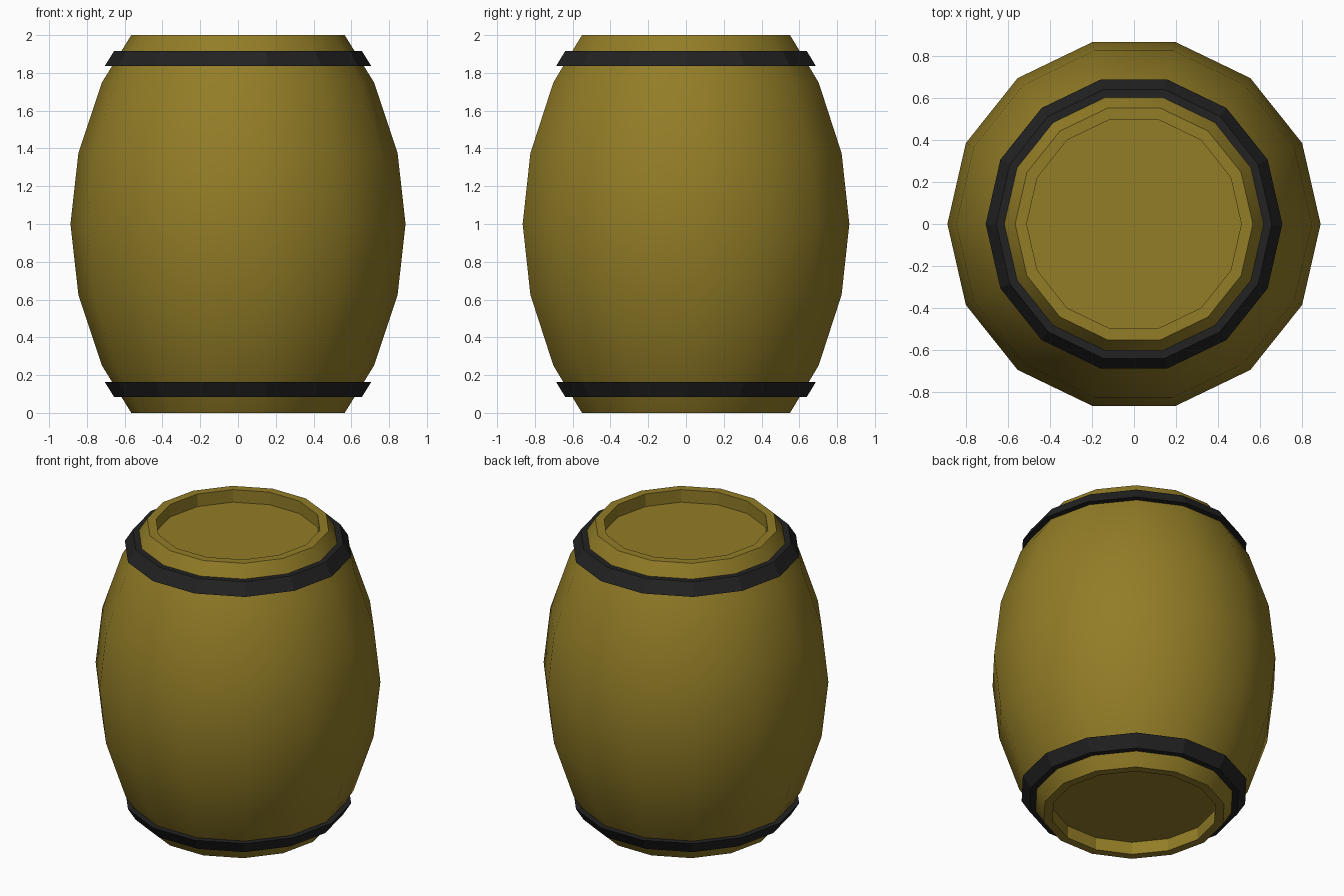
import bpy, bmesh
from math import cos, sin, tau

SIDES = 14

cube = bpy.data.objects.get("Cube")
if cube:
    bpy.data.objects.remove(cube, do_unlink=True)


def material(name, rgb):
    mat = bpy.data.materials.new(name)
    mat.use_nodes = True
    mat.diffuse_color = (*rgb, 1)
    mat.node_tree.nodes["Principled BSDF"].inputs["Base Color"].default_value = (*rgb, 1)
    return mat


def lathe(name, profile, mat, closed=False, smooth_steps=()):
    """Turn a (radius, height) profile; open profiles get a flat cap at each end."""
    bm = bmesh.new()
    rings = [[bm.verts.new((r * cos(tau * i / SIDES), r * sin(tau * i / SIDES), z))
              for i in range(SIDES)] for r, z in profile]
    count = len(rings)
    for step in range(count if closed else count - 1):
        a, b = rings[step], rings[(step + 1) % count]
        for i in range(SIDES):
            j = (i + 1) % SIDES
            face = bm.faces.new((a[i], a[j], b[j], b[i]))
            face.smooth = step in smooth_steps
    if not closed:
        bm.faces.new(rings[0][::-1])
        bm.faces.new(rings[-1])
    bmesh.ops.recalc_face_normals(bm, faces=bm.faces)
    mesh = bpy.data.meshes.new(name)
    bm.to_mesh(mesh)
    bm.free()
    mesh.materials.append(mat)
    obj = bpy.data.objects.new(name, mesh)
    bpy.context.collection.objects.link(obj)
    return obj


wood = material("ochre wood", (0.29, 0.205, 0.02))
iron = material("black iron", (0.016, 0.016, 0.017))

# Barrel: recessed lid, rim and bulging staves, mirrored about mid height
lower = [(0.51, 0.085), (0.51, 0), (0.565, 0), (0.72, 0.25), (0.845, 0.625)]
upper = [(r, 2 - z) for r, z in reversed(lower)]
lathe("barrel_body", lower + [(0.887, 1)] + upper, wood, smooth_steps=range(2, 8))

# Hoops: thin flat-faced bands that follow the slope of the staves
hoop = [(0.61, 0.083), (0.655, 0.083), (0.705, 0.163), (0.66, 0.163)]
lathe("lower_hoop", hoop, iron, closed=True)
lathe("upper_hoop", [(r, 2 - z) for r, z in hoop], iron, closed=True)
